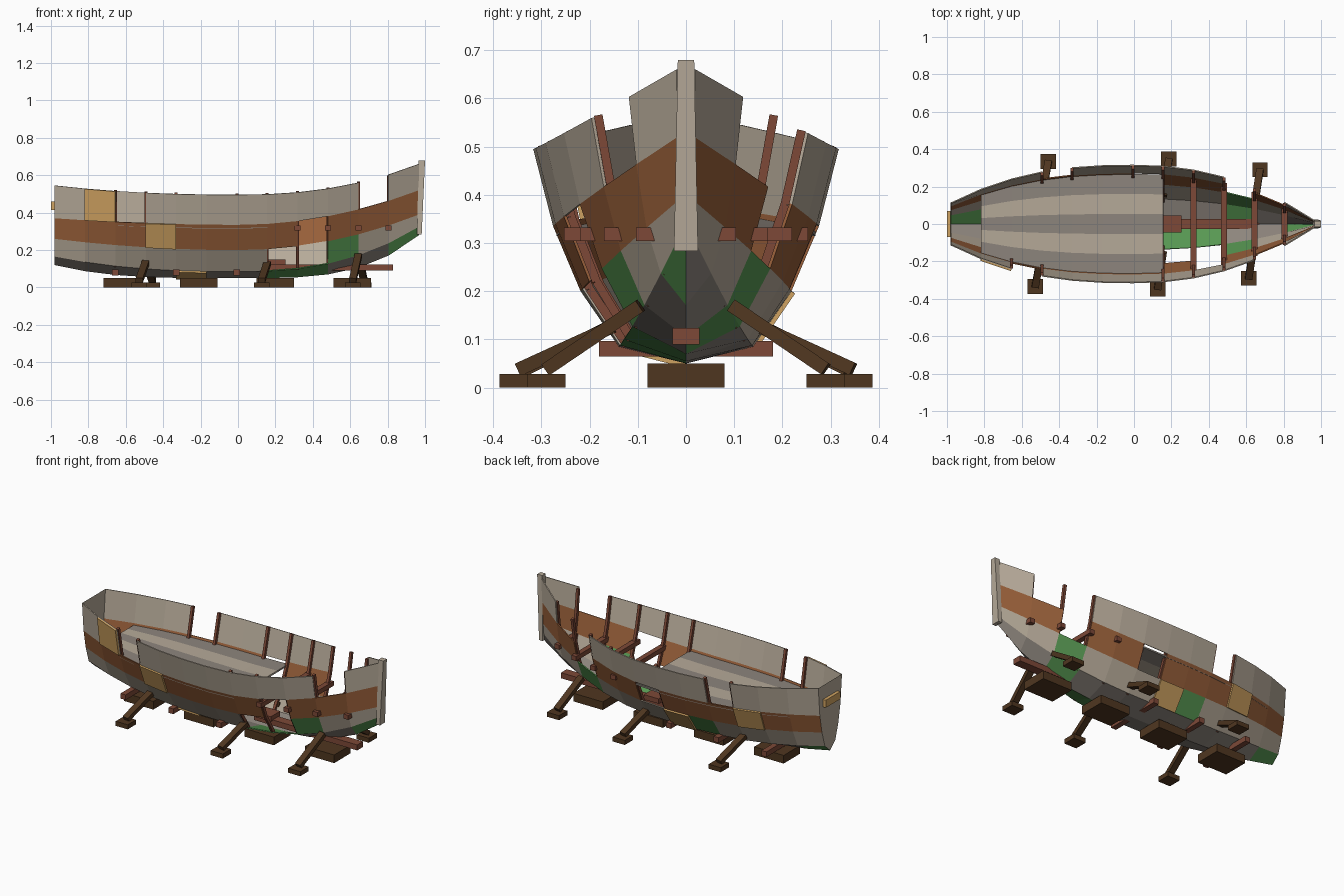
import bpy, bmesh
from mathutils import Vector, Matrix

if "Cube" in bpy.data.objects:
    bpy.data.objects.remove(bpy.data.objects["Cube"])


def material(name, rgb):
    linear = [(c / 255) ** 2.2 for c in rgb] + [1]
    m = bpy.data.materials.new(name)
    m.use_nodes = True
    m.diffuse_color = linear
    m.node_tree.nodes["Principled BSDF"].inputs["Base Color"].default_value = linear
    return m


PALE = material("pale weathered wood", (180, 168, 151))
GREY = material("grey wood", (140, 132, 124))
BROWN = material("brown wood", (150, 95, 60))
GREEN = material("moss green", (88, 150, 83))
PATCH = material("new patch wood", (207, 162, 98))
RED = material("red frame wood", (124, 74, 58))
STAND = material("dark stand wood", (80, 57, 37))


def finish(name, bm, mats):
    mesh = bpy.data.meshes.new(name)
    bm.to_mesh(mesh)
    bm.free()
    ob = bpy.data.objects.new(name, mesh)
    bpy.context.collection.objects.link(ob)
    for m in mats:
        mesh.materials.append(m)
    return ob


def box(name, mat, center, size):
    bm = bmesh.new()
    bmesh.ops.create_cube(bm, size=1, matrix=Matrix.Translation(center) @ Matrix.Diagonal((*size, 1)))
    return finish(name, bm, [mat])


def add_bar(bm, a, b, wide, deep):
    a, b = Vector(a), Vector(b)
    d = b - a
    side = Vector((1, 0, 0))
    side = (side - d * side.dot(d) / d.length_squared).normalized()
    rot = Matrix((side, d.normalized().cross(side), d.normalized())).transposed().to_4x4()
    scale = Matrix.Diagonal((wide, deep, d.length, 1))
    bmesh.ops.create_cube(bm, size=1, matrix=Matrix.Translation((a + b) / 2) @ rot @ scale)


# Hull lines: keel, bilge, chine, wale, sheer
STERN, BOW, CELLS = -0.98, 0.968, 12
# height amidships, rise at stern, rise at bow, power, share of the beam
LINES = [(.05, .07, .23, 3.5, 0), (.085, .08, .24, 2.5, .44), (.2, .06, .19, 2, .69),
         (.335, .035, .185, 2, .87), (.495, .05, .165, 2.3, 1)]


def hull(x, line, side, inset=0):
    t = x / (STERN if x < 0 else BOW)
    z, aft, fore, power, share = LINES[line]
    beam = .317 - (.202 * t ** 2.5 if x < 0 else .297 * t ** 2.2)
    return Vector((x, side * max(beam * share - inset, 0), z + (aft if x < 0 else fore) * t ** power))


def station(i):
    return STERN + (BOW - STERN) * i / CELLS


# Lost, mossy and patched planks as (side, strake, cell)
LOST = {(-1, 3, 2), (-1, 3, 10), (1, 3, 3), (1, 3, 9), (1, 3, 10),
        (-1, 1, 7), (-1, 1, 8), (-1, 2, 8), (1, 2, 6), (1, 2, 9)}
PATCHED = {(-1, 3, 1), (-1, 2, 3), (-1, 0, 4), (1, 1, 5), (1, 2, 2)}
MOSSY = {(-1, 0, 7), (-1, 0, 8), (-1, 1, 9), (-1, 0, 11),
         (1, 0, 0), (1, 0, 9), (1, 1, 9), (1, 1, 4)}


def planking(name, wanted, mats, index, thick, offset):
    bm = bmesh.new()
    for side in (-1, 1):
        for k in range(len(LINES) - 1):
            for i in range(CELLS):
                cell = (side, k, i)
                if not wanted(cell):
                    continue
                a, b = station(i), station(i + 1)
                pts = [hull(a, k, side), hull(b, k, side), hull(b, k + 1, side), hull(a, k + 1, side)]
                f = bm.faces.new([bm.verts.new(p) for p in pts[::-side]])
                f.material_index = index(cell)
    bmesh.ops.remove_doubles(bm, verts=bm.verts, dist=.0001)
    ob = finish(name, bm, mats)
    mod = ob.modifiers.new("thickness", "SOLIDIFY")
    mod.thickness, mod.offset = thick, offset


planking("hull_planks", lambda c: c not in LOST, [GREY, PALE, BROWN, PALE, GREEN],
         lambda c: 4 if c in MOSSY else c[1], .006, -1)
planking("patch_planks", lambda c: c in PATCHED, [PATCH], lambda c: 0, .009, 1)

# Transom and its plate
bm = bmesh.new()
outline = [hull(STERN, k, 1) for k in range(5)] + [hull(STERN, k, -1) for k in range(4, 0, -1)]
face = bm.faces.new([bm.verts.new(p) for p in outline])
bmesh.ops.solidify(bm, geom=[face], thickness=.006)
finish("transom", bm, [PALE])
box("transom_plate", PATCH, (-.99, 0, .437), (.02, .14, .046))

# Stem post, wider at the foot
bm = bmesh.new()
profile = [(.957, .283, .025), (.982, .283, .025), (1, .68, .017), (.966, .68, .017)]
near, far = [[bm.verts.new((x, s * y, z)) for x, z, y in profile] for s in (-1, 1)]
bm.faces.new(near)
bm.faces.new(far[::-1])
for n in range(4):
    m = (n + 1) % 4
    bm.faces.new((near[m], near[n], far[n], far[m]))
finish("stem_post", bm, [PALE])


# Deck of five tapering planks, just under the wale
def deck_edge(x):
    return hull(x, 2, 1, .003).lerp(hull(x, 3, 1, .003), .92)


bm = bmesh.new()
for i in range(1, 7):
    a, b = deck_edge(station(i)), deck_edge(station(i + 1))
    for p in range(5):
        u, v = p * .4 - 1, p * .4 - .6
        corners = [(a, u), (b, u), (b, v), (a, v)]
        f = bm.faces.new([bm.verts.new((e.x, e.y * w, e.z)) for e, w in corners])
        f.material_index = p % 2
bmesh.ops.remove_doubles(bm, verts=bm.verts, dist=.0001)
ob = finish("deck", bm, [GREY, PALE])
ob.modifiers.new("thickness", "SOLIDIFY").thickness = .01

# Ribs following the inside of the hull
for side, name, cells in ((-1, "right", (2, 3, 7, 8, 9, 10, 11)), (1, "left", (3, 4, 6, 7, 8, 9, 10, 11))):
    bm = bmesh.new()
    for i in cells:
        pts = [hull(station(i), k, side, .015) for k in range(1, 5)]
        pts[-1] += (pts[-1] - pts[-2]).normalized() * (.006 if i < 11 else -.006)
        for a, b in zip(pts, pts[1:]):
            add_bar(bm, a, b, .016, .018)
    finish(name + "_ribs", bm, [RED])

# Through beams, high at the bow and low under the deck
for i in (8, 9, 10, 11):
    x = station(i)
    box("cross_beam", RED, (x, 0, .318), (.032, 2 * hull(x, 3, 1).y, .028))
for i in (2, 4, 6):
    box("bilge_beam", RED, (station(i), 0, .081), (.034, .36, .032))
box("keel_stringer", RED, (.48, 0, .107), (.7, .056, .034))
box("mast_step", RED, (.205, 0, .135), (.1, .09, .03))

# Keel blocks
for n in range(4):
    box("keel_block", STAND, (-.62 + .41 * n, 0, .025), (.2, .16, .05))

# Side props: station, foot distance, foot shift, top distance, top height
for cell, foot, shift, top, height in ((3, .335, .035, .14, .135), (7, .347, .03, .15, .128), (10, .29, .03, .095, .17)):
    x = station(cell)
    for side in (-1, 1):
        fx = x + side * shift
        box("prop_foot", STAND, (fx, side * foot, .014), (.082, .08, .028))
        bm = bmesh.new()
        add_bar(bm, (fx, side * foot, .038), (x, side * top, height), .038, .028)
        finish("prop_strut", bm, [STAND])
